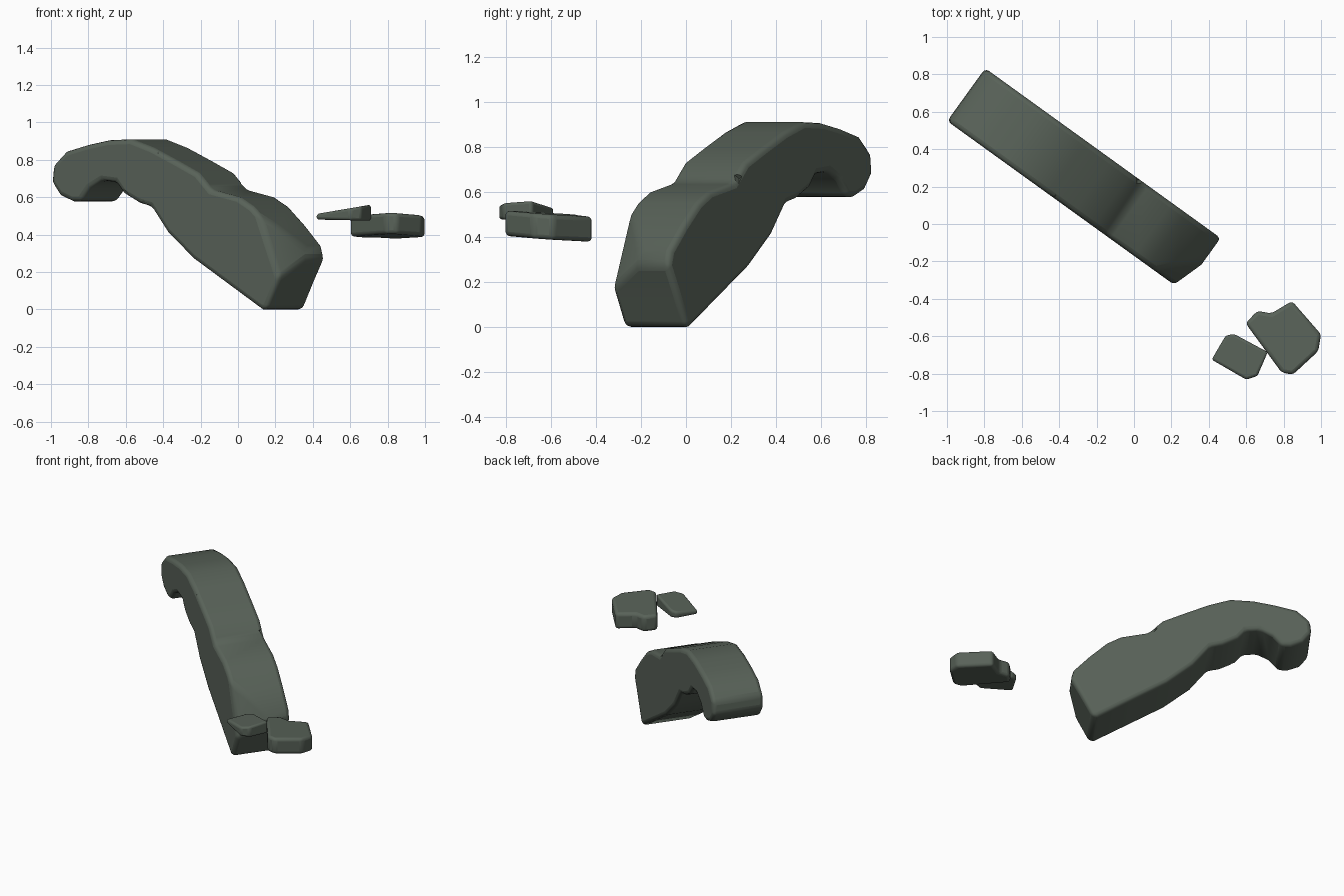
import bpy, bmesh, math
from mathutils import Vector, Matrix

if "Cube" in bpy.data.objects:
    bpy.data.objects.remove(bpy.data.objects["Cube"])

stone = bpy.data.materials.new("dark grey green stone")
stone.diffuse_color = (0.098, 0.122, 0.098, 1)
stone.use_nodes = True
stone.node_tree.nodes["Principled BSDF"].inputs["Base Color"].default_value = stone.diffuse_color

# The arch runs along U in plan; V is its sideways direction
ANGLE = math.radians(-35.8)
TURN = Matrix.Rotation(ANGLE, 4, 'Z')


def prism(bottom, top):
    """Solid between two matching loops of points."""
    bm = bmesh.new()
    a = [bm.verts.new(p) for p in bottom]
    b = [bm.verts.new(p) for p in top]
    bm.faces.new(a)
    bm.faces.new(b)
    n = len(a)
    for i in range(n):
        j = (i + 1) % n
        bm.faces.new((a[i], a[j], b[j], b[i]))
    bmesh.ops.recalc_face_normals(bm, faces=bm.faces)
    return bm


def finish(bm, name, width, cutters=()):
    me = bpy.data.meshes.new(name)
    bm.to_mesh(me)
    bm.free()
    ob = bpy.data.objects.new(name, me)
    bpy.context.collection.objects.link(ob)
    me.materials.append(stone)
    bev = ob.modifiers.new("worn_edges", 'BEVEL')
    bev.width = width
    bev.segments = 3
    bev.limit_method = 'ANGLE'
    bev.angle_limit = math.radians(32)
    for c in cutters:
        mod = ob.modifiers.new("chip", 'BOOLEAN')
        mod.operation = 'DIFFERENCE'
        mod.object = c
    bpy.ops.object.select_all(action='DESELECT')
    ob.select_set(True)
    bpy.context.view_layer.objects.active = ob
    bpy.ops.object.shade_smooth_by_angle(angle=math.radians(35))
    return ob


def chip_cutter(u, v, z, size):
    bpy.ops.mesh.primitive_cube_add(size=size)
    c = bpy.context.object
    c.name = "chip_cutter"
    c.matrix_world = (TURN @ Matrix.Translation((u, v, z))
                      @ Matrix.Rotation(0.6, 4, 'X') @ Matrix.Rotation(0.8, 4, 'Y'))
    c.hide_render = True
    c.hide_set(True)
    return c


# Curved arch slab: side profile (u, z) extruded across its width
profile = [
    (0.25, 0.0), (0.285, 0.0), (0.36, 0.15), (0.425, 0.27), (0.405, 0.34),
    (0.30, 0.45), (0.19, 0.55), (0.10, 0.60), (-0.08, 0.64), (-0.11, 0.67),
    (-0.17, 0.73), (-0.30, 0.79), (-0.47, 0.865), (-0.61, 0.91),
    (-0.76, 0.905), (-0.90, 0.88), (-1.04, 0.845), (-1.125, 0.77),
    (-1.135, 0.68), (-1.08, 0.61), (-1.0, 0.578), (-0.94, 0.578),
    (-0.88, 0.65), (-0.80, 0.69), (-0.71, 0.68), (-0.66, 0.62),
    (-0.56, 0.57), (-0.48, 0.55), (-0.37, 0.41), (-0.20, 0.27), (0.0, 0.15)]
bm = prism([(u, -0.138, z) for u, z in profile], [(u, 0.21, z) for u, z in profile])

# Broken corner on the near side of the foot
A, B, C = Vector((0.23, -0.138, 0.52)), Vector((0.365, -0.138, 0.18)), Vector((0.42, 0.05, 0.31))
normal = (B - A).cross(C - A).normalized()
if normal.x < 0:
    normal.negate()
cut = bmesh.ops.bisect_plane(bm, geom=bm.verts[:] + bm.edges[:] + bm.faces[:],
                             plane_co=A, plane_no=normal, clear_outer=True)
edges = [e for e in cut["geom_cut"] if isinstance(e, bmesh.types.BMEdge)]
bmesh.ops.holes_fill(bm, edges=edges)
bmesh.ops.recalc_face_normals(bm, faces=bm.faces)
bm.transform(TURN)

# Small chips along the upper and lower edges
chips = [chip_cutter(*c) for c in (
    (-0.43, -0.142, 0.862, 0.04), (-0.10, 0.215, 0.672, 0.05),
    (0.03, 0.215, 0.63, 0.04), (-0.66, -0.142, 0.61, 0.05),
    (-0.53, -0.142, 0.555, 0.04))]
finish(bm, "arch_slab", 0.026, chips)

# Larger loose stone, slightly tilted down towards the back
plan = [(0.596, -0.53), (0.66, -0.465), (0.735, -0.478), (0.845, -0.412),
        (1.0, -0.59), (0.985, -0.68), (0.85, -0.805), (0.79, -0.795)]


def large_bottom(x, y):
    return 0.405 - 0.07 * (y + 0.8) - 0.02 * (x - 0.8)


bm = prism([(x, y, large_bottom(x, y)) for x, y in plan],
           [(x, y, large_bottom(x, y) + 0.112) for x, y in plan])
finish(bm, "large_loose_stone", 0.02)

# Smaller wedge-shaped loose stone
plan = [(0.415, -0.725), (0.49, -0.597), (0.535, -0.588), (0.715, -0.685),
        (0.66, -0.812), (0.60, -0.832)]
bm = prism([(x, y, 0.478 - 0.02 * (x - 0.55)) for x, y in plan],
           [(x, y, 0.51 + 0.17 * (x - 0.415)) for x, y in plan])
finish(bm, "small_loose_stone", 0.014)
